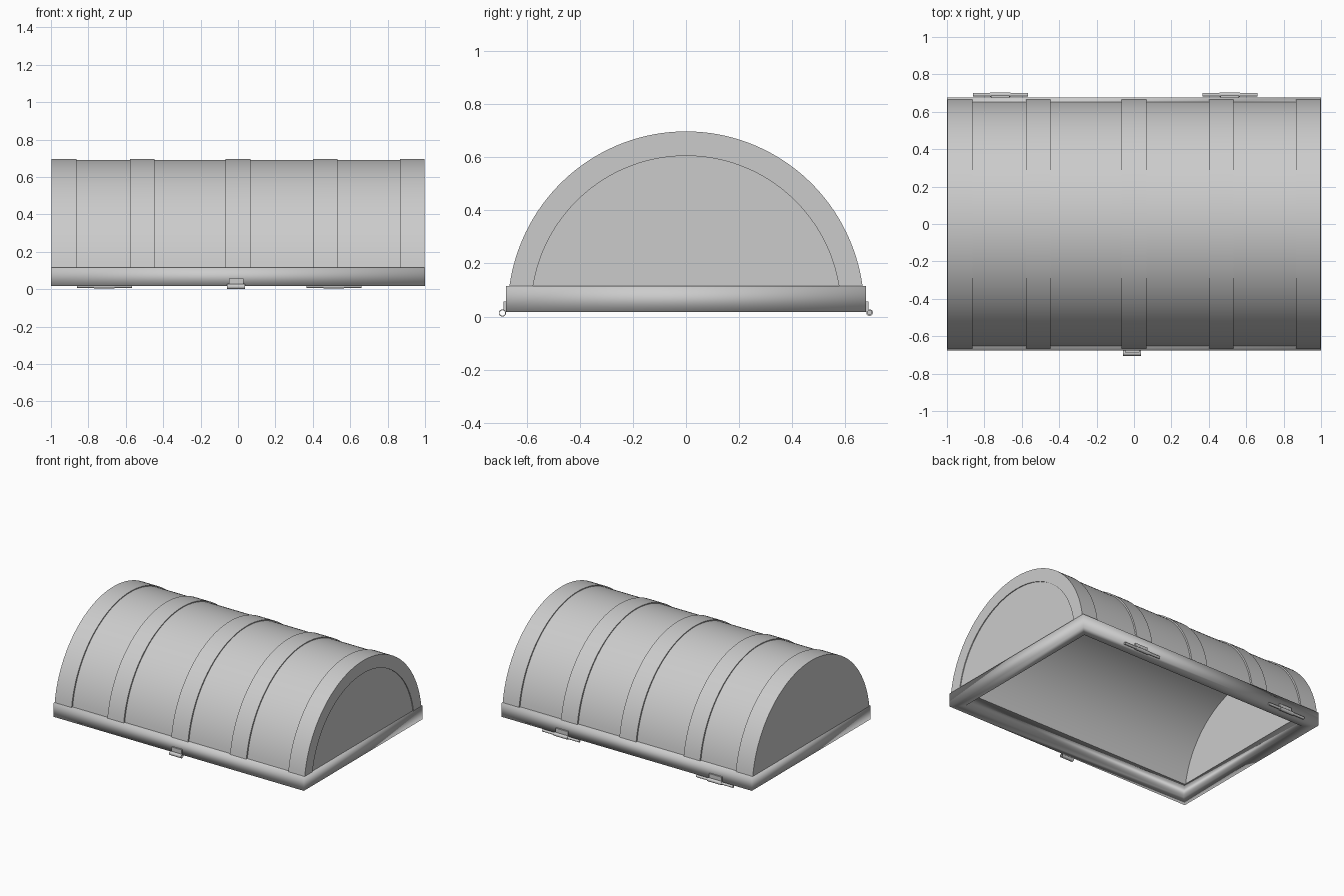
import bpy, bmesh
from math import asin, sin, cos, pi

if "Cube" in bpy.data.objects:
    bpy.data.objects.remove(bpy.data.objects["Cube"])

CZ, BASE, SEG = 0.022, 0.115, 64


def make(name, verts, faces, angle=0.52):
    me = bpy.data.meshes.new(name)
    me.from_pydata(verts, [], faces)
    bm = bmesh.new()
    bm.from_mesh(me)
    bmesh.ops.recalc_face_normals(bm, faces=bm.faces)
    bm.to_mesh(me)
    bm.free()
    ob = bpy.data.objects.new(name, me)
    bpy.context.collection.objects.link(ob)
    if angle:
        bpy.ops.object.select_all(action='DESELECT')
        ob.select_set(True)
        bpy.context.view_layer.objects.active = ob
        bpy.ops.object.shade_smooth_by_angle(angle=angle)
    return ob


# Half-round profile; sy narrows it sideways
def arc(r, sy=1.0):
    a0 = asin((BASE - CZ) / r)
    return [(sy * r * cos(a0 + (pi - 2 * a0) * i / SEG),
             CZ + r * sin(a0 + (pi - 2 * a0) * i / SEG)) for i in range(SEG + 1)]


# Curved strip between two radii, swept along x
def arch(name, x0, x1, r_out, r_in, sy=1.0):
    verts, faces = [], []
    for o, i in zip(arc(r_out, sy), arc(r_in)):
        verts += [(x0, *o), (x1, *o), (x1, *i), (x0, *i)]
    for k in range(SEG):
        for j in range(4):
            n = (j + 1) % 4
            faces.append((4 * k + j, 4 * k + n, 4 * k + 4 + n, 4 * k + 4 + j))
    faces += [(0, 1, 2, 3), tuple(4 * SEG + j for j in (3, 2, 1, 0))]
    return make(name, verts, faces)


# Solid half-round end wall
def end_wall(name, x0, x1, r):
    p = arc(r)
    n = len(p)
    verts = [(x0, *q) for q in p] + [(x1, *q) for q in p]
    faces = [tuple(range(n)), tuple(range(2 * n - 1, n - 1, -1))]
    faces += [(i, (i + 1) % n, n + (i + 1) % n, n + i) for i in range(n)]
    return make(name, verts, faces)


def box(name, x0, x1, y0, y1, z0, z1):
    v = [(x, y, z) for x in (x0, x1) for y in (y0, y1) for z in (z0, z1)]
    f = [(0, 1, 3, 2), (4, 6, 7, 5), (0, 4, 5, 1), (2, 3, 7, 6), (0, 2, 6, 4), (1, 5, 7, 3)]
    return make(name, v, f, 0)


# Tube along x (inner radius 0 gives a closed rod)
def tube(name, x0, x1, y, z, r, r_in=0.0, n=20):
    rings = [(x0, r), (x1, r)] + ([(x1, r_in), (x0, r_in)] if r_in else [])
    m = len(rings)
    verts = [(x, y + q * cos(2 * pi * i / n), z + q * sin(2 * pi * i / n))
             for x, q in rings for i in range(n)]
    faces = []
    for k in range(m if r_in else 1):
        a, b = k * n, ((k + 1) % m) * n
        faces += [(a + i, a + (i + 1) % n, b + (i + 1) % n, b + i) for i in range(n)]
    if not r_in:
        faces += [tuple(range(n)), tuple(range(2 * n - 1, n - 1, -1))]
    return make(name, verts, faces)


# Barrel shell and raised bands
arch("barrel_shell", -0.96, 0.96, 0.669, 0.605, 0.985)
for x0, x1 in ((-0.577, -0.447), (-0.067, 0.066), (0.402, 0.532)):
    arch("band", x0, x1, 0.675, 0.64, 0.994)
arch("left_end_band", -0.998, -0.863, 0.675, 0.63, 0.994)
arch("right_end_band", 0.867, 0.998, 0.675, 0.63, 0.994)

# Ends: flush on the left, framed shallow panel on the right
end_wall("left_end", -0.998, -0.94, 0.635)
arch("right_end_frame", 0.96, 0.998, 0.635, 0.583)
end_wall("right_end_panel", 0.94, 0.992, 0.6)

# Rectangular rim frame, softly shaded around its edges
loops = [(1, 0.677, 0.017), (1, 0.677, BASE), (0.935, 0.601, BASE), (0.927, 0.601, 0.017)]
verts = [(sx * x, sy * y, z) for x, y, z in loops
         for sx, sy in ((-1, -1), (1, -1), (1, 1), (-1, 1))]
faces = []
for k in range(4):
    a, b = 4 * k, 4 * ((k + 1) % 4)
    faces += [(a + i, a + (i + 1) % 4, b + (i + 1) % 4, b + i) for i in range(4)]
make("rim_frame", verts, faces, pi)

# Back hinges
for cx in (-0.715, 0.512):
    tube("hinge_pin", cx - 0.147, cx + 0.147, 0.691, 0.016, 0.009)
    tube("hinge_knuckle", cx - 0.055, cx + 0.055, 0.691, 0.015, 0.0125)
    box("hinge_leaf", cx - 0.05, cx + 0.05, 0.67, 0.686, 0.02, 0.056)

# Front latch
tube("latch_loop", -0.058, 0.038, -0.691, 0.0135, 0.0135, 0.0105)
box("latch_plate", -0.048, 0.03, -0.687, -0.67, 0.022, 0.057)
